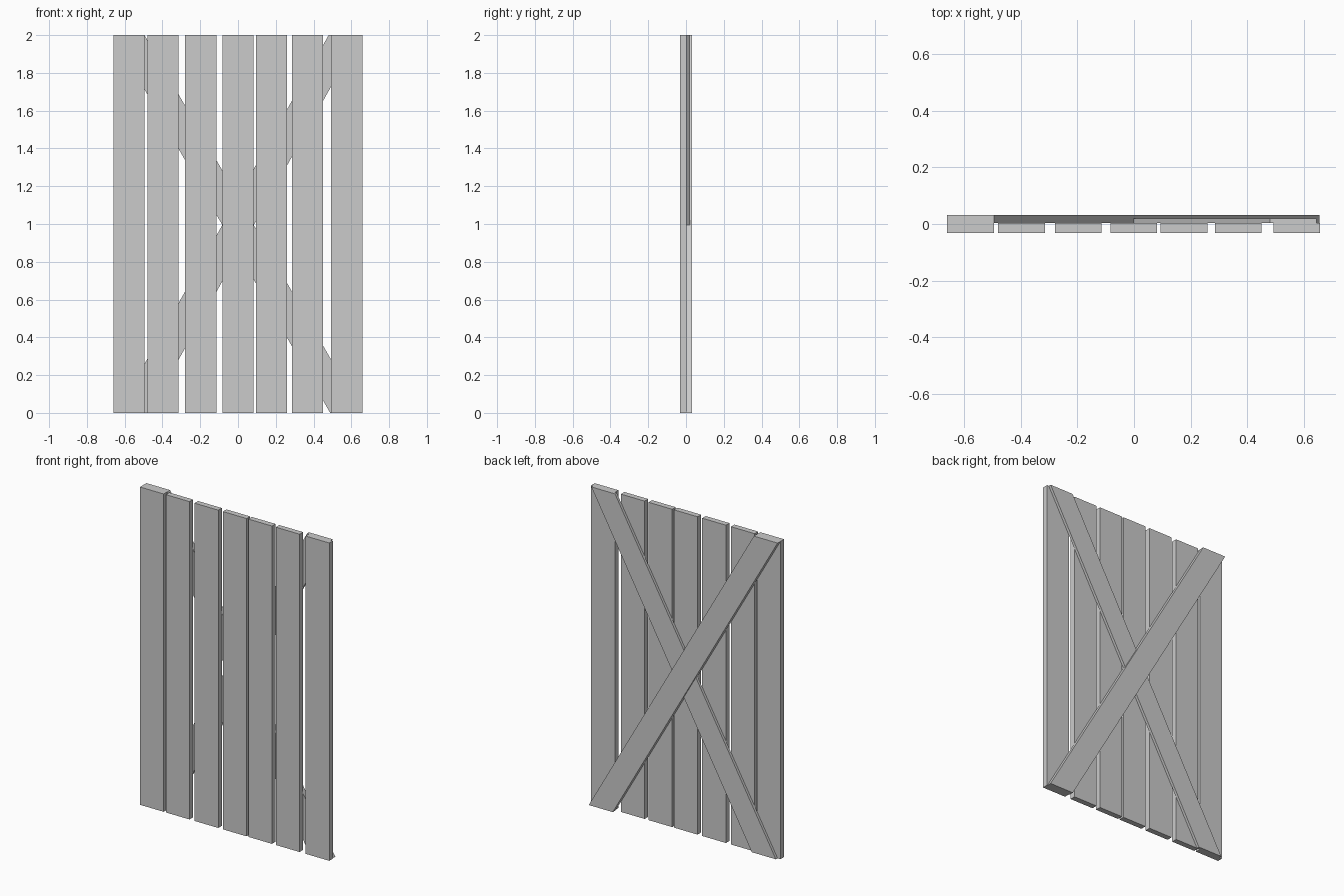
import bpy
import bmesh

cube = bpy.data.objects.get("Cube")
if cube:
    bpy.data.objects.remove(cube, do_unlink=True)

HEIGHT = 2.0

# Single wood colour
grey = bpy.data.materials.new("plain_grey")
grey.use_nodes = True
grey.diffuse_color = (0.6, 0.6, 0.6, 1)
grey.node_tree.nodes["Principled BSDF"].inputs["Base Color"].default_value = (0.6, 0.6, 0.6, 1)


def board(name, bottom, top, y_front, y_back):
    """Straight or slanted board: x ranges at its bottom and top, y range for thickness."""
    outline = [(bottom[0], 0), (bottom[1], 0), (top[1], HEIGHT), (top[0], HEIGHT)]
    bm = bmesh.new()
    face = bm.faces.new([bm.verts.new((x, y_front, z)) for x, z in outline])
    extruded = bmesh.ops.extrude_face_region(bm, geom=[face])["geom"]
    back = [v for v in extruded if isinstance(v, bmesh.types.BMVert)]
    bmesh.ops.translate(bm, verts=back, vec=(0, y_back - y_front, 0))
    bmesh.ops.recalc_face_normals(bm, faces=bm.faces)
    mesh = bpy.data.meshes.new(name)
    bm.to_mesh(mesh)
    bm.free()
    mesh.materials.append(grey)
    obj = bpy.data.objects.new(name, mesh)
    bpy.context.collection.objects.link(obj)
    return obj


# Upright planks with uneven gaps
PLANK_WIDTH = 0.165
for i, left in enumerate([-0.66, -0.48, -0.28, -0.083, 0.094, 0.286, 0.493]):
    span = (left, left + PLANK_WIDTH)
    board(f"plank_{i + 1}", span, span, -0.032, 0.003)

# Crossed braces on the back, one thinner than the other
board("thick_brace", (0.488, 0.655), (-0.66, -0.495), 0.003, 0.032)
board("thin_brace", (-0.64, -0.472), (0.48, 0.645), 0.003, 0.02)
